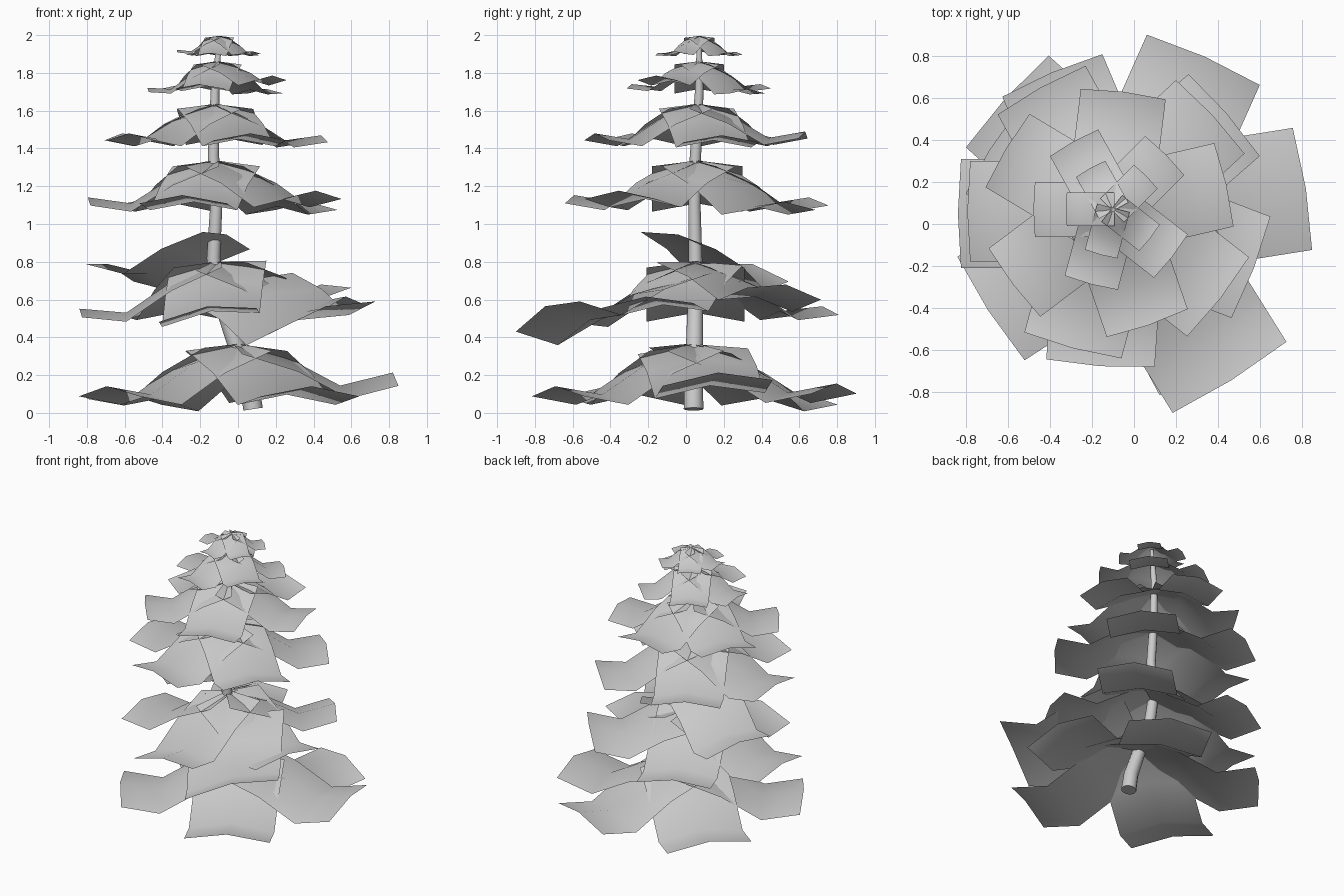
import bpy, bmesh
from math import radians, cos, sin, tan

if "Cube" in bpy.data.objects:
    bpy.data.objects.remove(bpy.data.objects["Cube"])

# Reach, height and edge arch along a sheet: droop, then upturned tip
PROFILE = [(-0.03, 0.0, 0.045), (0.33, -0.11, 0.065), (0.66, -0.30, 0.065), (1.0, -0.235, 0.065)]


def smooth(ob):
    bpy.ops.object.select_all(action='DESELECT')
    ob.select_set(True)
    bpy.context.view_layer.objects.active = ob
    bpy.ops.object.shade_smooth_by_angle(angle=radians(65))


def add_branch(bm, base, angle, length, width, roll=0.0, pitch=0.0):
    """One bent, slightly arched foliage sheet reaching outward from base."""
    a = radians(angle)
    rows = []
    for u, dz, arch in PROFILE:
        row = []
        for v in (-0.5, 0, 0.5):
            s = v * width
            r = u * length - (0.02 * length if v and u > 0.9 else 0)
            z = base[2] + dz * length + s * tan(radians(roll)) + r * tan(radians(pitch))
            z -= arch * length if v else 0
            row.append(bm.verts.new((base[0] + r * cos(a) - s * sin(a),
                                     base[1] + r * sin(a) + s * cos(a), z)))
        rows.append(row)
    for p, q in zip(rows, rows[1:]):
        for i in range(2):
            bm.faces.new((p[i], q[i], q[i + 1], p[i + 1]))


def finish(bm, name):
    me = bpy.data.meshes.new(name)
    bm.to_mesh(me)
    bm.free()
    ob = bpy.data.objects.new(name, me)
    bpy.context.collection.objects.link(ob)
    smooth(ob)


# Foliage tiers: base point, reach, then (direction, roll, pitch) of each sheet
tiers = [
    ((0.0, 0.04, 0.365), 0.83,
     [(138, 3, -4), (66, 0, -1), (9, 3, 3), (-147, 0, -2), (-62, 0, -2)]),
    ((-0.11, 0.05, 0.80), 0.73,
     [(180, 0, -6), (113, 0, -5), (41, -7, 4), (-21, 3, -1), (-94, 8, -5)]),
    ((-0.12, 0.06, 1.335), 0.675,
     [(180, 0, -3), (119, 0, -3), (43, 0, -5), (-38, 0, 0), (-105, 0, -2)]),
    ((-0.12, 0.06, 1.635), 0.575,
     [(149, 0, -2), (83, 0, -1), (13, 0, -3), (-143, 0, -2), (-71, 0, -2)]),
    ((-0.11, 0.07, 1.86), 0.37,
     [(180, 0, -8), (119, 0, -5), (45, 0, -9), (-38, 0, 2), (-105, 0, -5)]),
    ((-0.10, 0.07, 1.995), 0.225,
     [(180, 0, -5), (119, 0, -8), (45, 0, -9), (-38, 0, -7), (-105, 0, -9)]),
]
for n, (base, reach, sheets) in enumerate(tiers):
    bm = bmesh.new()
    for d, roll, pitch in sheets:
        add_branch(bm, base, d, reach, 0.71 * reach, roll, pitch)
    finish(bm, f"foliage_tier_{n + 1}")

# Two loose boughs on the second tier
bm = bmesh.new()
add_branch(bm, (-0.08, -0.03, 0.945), 148, 0.72, 0.47, 11, 1)
add_branch(bm, (0.03, -0.05, 0.70), -58, 0.82, 0.64, 14, 4)
finish(bm, "loose_boughs")

# Crooked tapering trunk
path = [(0.08, 0.04, 0.02, 0.052), (0.06, 0.04, 0.15, 0.05), (-0.01, 0.045, 0.36, 0.045),
        (-0.10, 0.05, 0.62, 0.04), (-0.13, 0.05, 0.82, 0.036), (-0.115, 0.045, 1.1, 0.032),
        (-0.13, 0.05, 1.36, 0.03), (-0.122, 0.07, 1.7, 0.023), (-0.10, 0.07, 1.97, 0.012)]
cu = bpy.data.curves.new("trunk", 'CURVE')
cu.dimensions = '3D'
cu.bevel_depth = 1.0
cu.bevel_resolution = 4
cu.use_fill_caps = True
sp = cu.splines.new('POLY')
sp.points.add(len(path) - 1)
for pt, (x, y, z, r) in zip(sp.points, path):
    pt.co = (x, y, z, 1)
    pt.radius = r
trunk = bpy.data.objects.new("trunk", cu)
bpy.context.collection.objects.link(trunk)
bpy.ops.object.select_all(action='DESELECT')
trunk.select_set(True)
bpy.context.view_layer.objects.active = trunk
bpy.ops.object.convert(target='MESH')
smooth(bpy.context.view_layer.objects.active)
